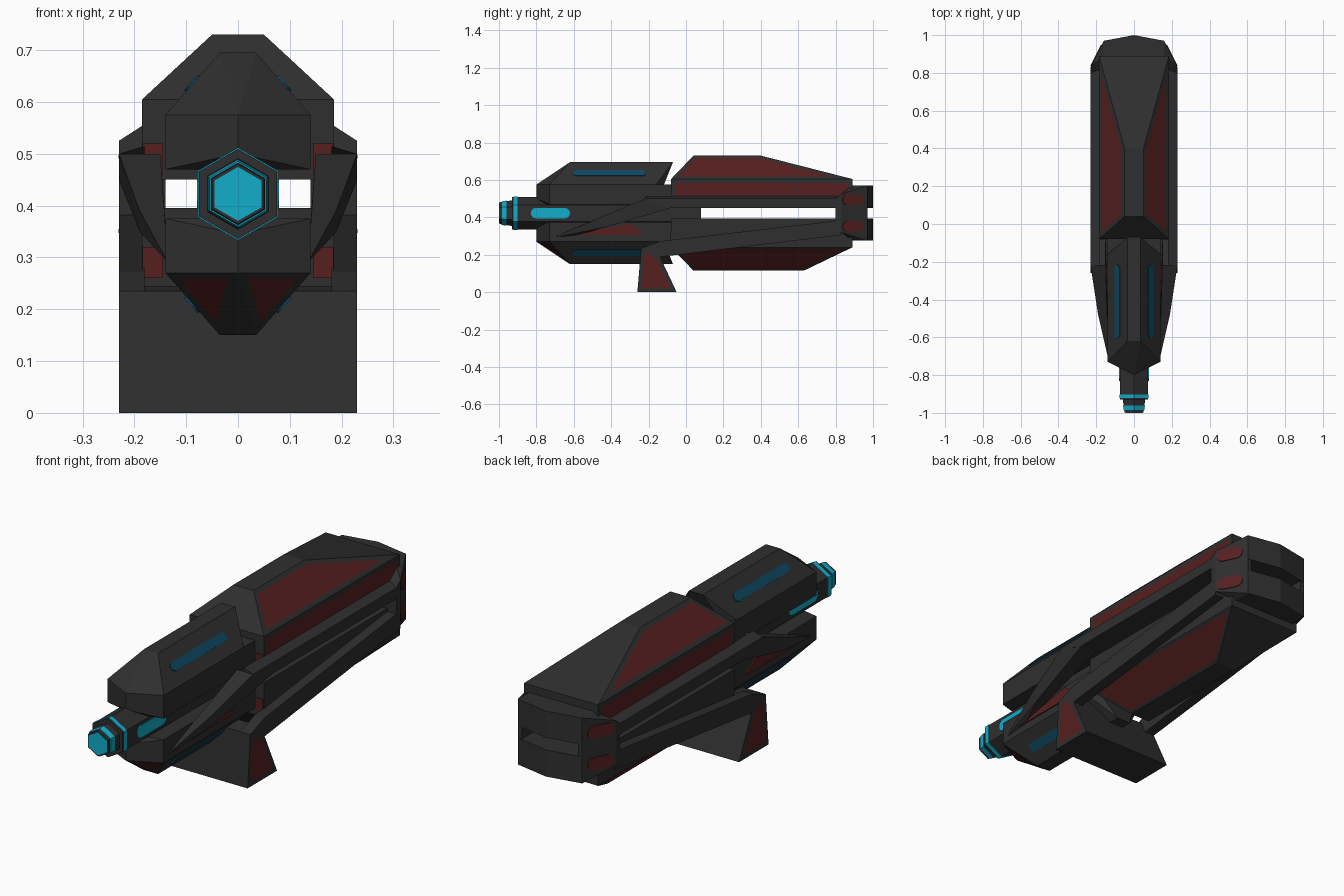
import bpy, bmesh, math
from mathutils import Vector

if "Cube" in bpy.data.objects:
    bpy.data.objects.remove(bpy.data.objects["Cube"])

CZ = 0.4225  # height of the barrel axis; upper and lower halves mirror about it


def material(name, rgb):
    m = bpy.data.materials.new(name)
    m.diffuse_color = (*rgb, 1)
    m.use_nodes = True
    m.node_tree.nodes["Principled BSDF"].inputs["Base Color"].default_value = m.diffuse_color
    return m


GREY = material("dark grey", (0.028, 0.028, 0.028))
RED = material("dark red", (0.095, 0.014, 0.014))
BLUE = material("deep blue", (0.004, 0.065, 0.12))
CYAN = material("bright cyan", (0.006, 0.42, 0.60))


def finish(name, bm, *mats):
    me = bpy.data.meshes.new(name)
    bm.to_mesh(me)
    bm.free()
    for m in mats:
        me.materials.append(m)
    ob = bpy.data.objects.new(name, me)
    bpy.context.collection.objects.link(ob)
    return ob


def flip(pts):
    return [(x, y, 2 * CZ - z) for x, y, z in pts]


def mirror(pts):
    return [(-x, y, z) for x, y, z in pts]


def solid(name, pts, mat=GREY, rule=None, inset=0.016):
    """Convex solid; faces whose normal fits the rule get an inset red panel."""
    bm = bmesh.new()
    for p in sorted(set(pts)):
        bm.verts.new(p)
    res = bmesh.ops.convex_hull(bm, input=bm.verts[:])
    junk = [g for g in res["geom_interior"] + res["geom_unused"]
            if isinstance(g, bmesh.types.BMVert)]
    if junk:
        bmesh.ops.delete(bm, geom=list(set(junk)), context='VERTS')
    bmesh.ops.dissolve_limit(bm, angle_limit=0.02, verts=bm.verts[:], edges=bm.edges[:])
    bmesh.ops.recalc_face_normals(bm, faces=bm.faces[:])
    bm.normal_update()
    if rule:
        faces = [f for f in bm.faces if rule(f.normal)]
        if faces:
            bmesh.ops.inset_individual(bm, faces=faces, thickness=inset, use_even_offset=True)
            for f in faces:
                f.material_index = 1
    return finish(name, bm, mat, RED)


def sym(name, pts, **kw):
    return solid(name, pts + mirror(pts), **kw)


def pair(name, pts, **kw):
    solid(name + "_right", pts, **kw)
    solid(name + "_left", mirror(pts), **kw)


def prism(x0, x1, yz):
    return [(x, y, z) for x in (x0, x1) for y, z in yz]


def capsule(centre, along, normal, length, r, t=0.004):
    """Points of a thin rounded plate lying on a face."""
    a, n = Vector(along).normalized(), Vector(normal).normalized()
    b, c = n.cross(a), Vector(centre)
    pts = []
    for i in range(14):
        s = 1 if i < 7 else -1
        ang = math.radians(-90 + 30 * (i % 7))
        q = c + a * s * (length / 2 - r + r * math.cos(ang)) + b * r * math.sin(ang)
        pts += [tuple(q - n * t), tuple(q + n * t)]
    return pts


def hexbar(name, y0, y1, r0, r1, mat=GREY):
    pts = []
    for i in range(6):
        a = math.radians(90 + 60 * i)
        pts += [(r * math.cos(a), y, CZ + r * math.sin(a)) for y, r in ((y0, r0), (y1, r1))]
    return solid(name, pts, mat=mat)


# Front hull, upper and lower halves
nose = [(0, -0.80, 0.575), (0, -0.80, 0.50), (0, -0.76, 0.47), (0.14, -0.73, 0.575),
        (0.14, -0.73, 0.47), (0.035, -0.62, 0.695), (0.035, -0.07, 0.695),
        (0.14, -0.16, 0.575), (0.14, -0.16, 0.47)]
core = prism(-0.14, 0.14, [(-0.2, 0.47), (0.08, 0.47), (0.08, 0.575), (-0.2, 0.575)])
sym("front_hull_upper", nose)
sym("front_hull_lower", flip(nose),
    rule=lambda n: n.y < -0.2 and n.z < -0.3 and abs(n.x) > 0.1)
solid("core_upper", core)
solid("core_lower", flip(core))

# Blue light strips on the four front hull slopes
strip = capsule((0.0875, -0.41, 0.635), (0, 1, 0), (0.12, 0, 0.105), 0.39, 0.02)
pair("light_strip_upper", strip, mat=BLUE)
pair("light_strip_lower", flip(strip), mat=BLUE)

# Red triangular patches low on the front hull sides
pair("side_patch", prism(0.138, 0.146, [(-0.62, 0.305), (-0.3, 0.365), (-0.22, 0.305)]), mat=RED)


# Rear hull, with red slopes and red upper sides
def rear_points(ridge_end):
    return [(0.185, -0.08, 0.45), (0.185, -0.08, 0.605), (0.05, 0.04, 0.73),
            (0.05, ridge_end, 0.73), (0.185, 0.89, 0.605), (0.185, 0.89, 0.45)]


sym("rear_hull_upper", rear_points(0.40),
    rule=lambda n: abs(n.x) > 0.5, inset=0.02)
sym("rear_hull_lower", flip(rear_points(0.63)),
    rule=lambda n: 0.5 < abs(n.x) < 0.95, inset=0.014)
tab = prism(0.145, 0.184, [(-0.083, 0.46), (-0.083, 0.52), (-0.078, 0.46), (-0.078, 0.52)])
low_tab = [(x, y, z - 0.2) for x, y, z in tab]
pair("front_tab_upper", tab, mat=RED)
pair("front_tab_lower", low_tab, mat=RED)

# Barrel and muzzle with glowing rings
hexbar("barrel", -0.93, 0.08, 0.087, 0.087)
hexbar("muzzle", -0.998, -0.92, 0.058, 0.070)
hexbar("barrel_ring", -0.922, -0.902, 0.0895, 0.0895, CYAN)
hexbar("muzzle_ring", -0.985, -0.96, 0.063, 0.067, CYAN)
hexbar("muzzle_lens", -1.0, -0.994, 0.052, 0.052, CYAN)
pair("barrel_light", capsule((0.0755, -0.725, CZ), (0, 1, 0), (1, 0, 0), 0.21, 0.028), mat=CYAN)

# Upper side rails and the struts running down to the nose
pair("upper_rail", [(0.23, -0.22, 0.50), (0.23, -0.10, 0.45), (0.23, 0.82, 0.50),
                    (0.23, 0.82, 0.45), (0.18, -0.22, 0.515), (0.18, -0.10, 0.45),
                    (0.18, 0.86, 0.515), (0.18, 0.86, 0.45)])
pair("front_strut", [(0.135, -0.72, 0.29), (0.135, -0.60, 0.30), (0.19, -0.48, 0.39),
                     (0.19, -0.42, 0.35), (0.23, -0.22, 0.50), (0.23, -0.08, 0.45),
                     (0.15, -0.22, 0.50), (0.15, -0.08, 0.45)])

# Lower side rails sloping down to the grip
pair("lower_rail", prism(0.18, 0.23, [(-0.24, 0.235), (-0.14, 0.272), (0.83, 0.385),
                                      (0.83, 0.305), (-0.17, 0.185)]))

# Wide grip with red panels
solid("grip", prism(-0.23, 0.23, [(-0.24, 0.235), (-0.26, 0.0), (-0.05, 0.0), (-0.165, 0.19),
                                  (-0.165, 0.245)]),
      rule=lambda n: abs(n.x) > 0.9, inset=0.02)

# Rear wrap: two collars joined by side posts, leaving a slot
collar = [(0.23, 0.80, 0.45), (0.23, 0.80, 0.50), (0.23, 0.83, 0.525), (0.23, 0.83, 0.45),
          (0.16, 0.97, 0.57), (0.16, 0.97, 0.45), (0, 1.0, 0.57), (0, 1.0, 0.45),
          (0.16, 0.89, 0.57)]
sym("rear_collar_upper", collar)
sym("rear_collar_lower", flip(collar))
pair("rear_post", [(x, y, z) for z in (0.39, 0.455)
                   for x, y in ((0.14, 0.80), (0.23, 0.80), (0.23, 0.83), (0.16, 0.97), (0.14, 0.97))])
patch = capsule((0.199, 0.892, 0.494), (-0.07, 0.14, 0), (0.14, 0.07, 0), 0.125, 0.029)
pair("rear_patch_upper", patch, mat=RED)
pair("rear_patch_lower", flip(patch), mat=RED)
